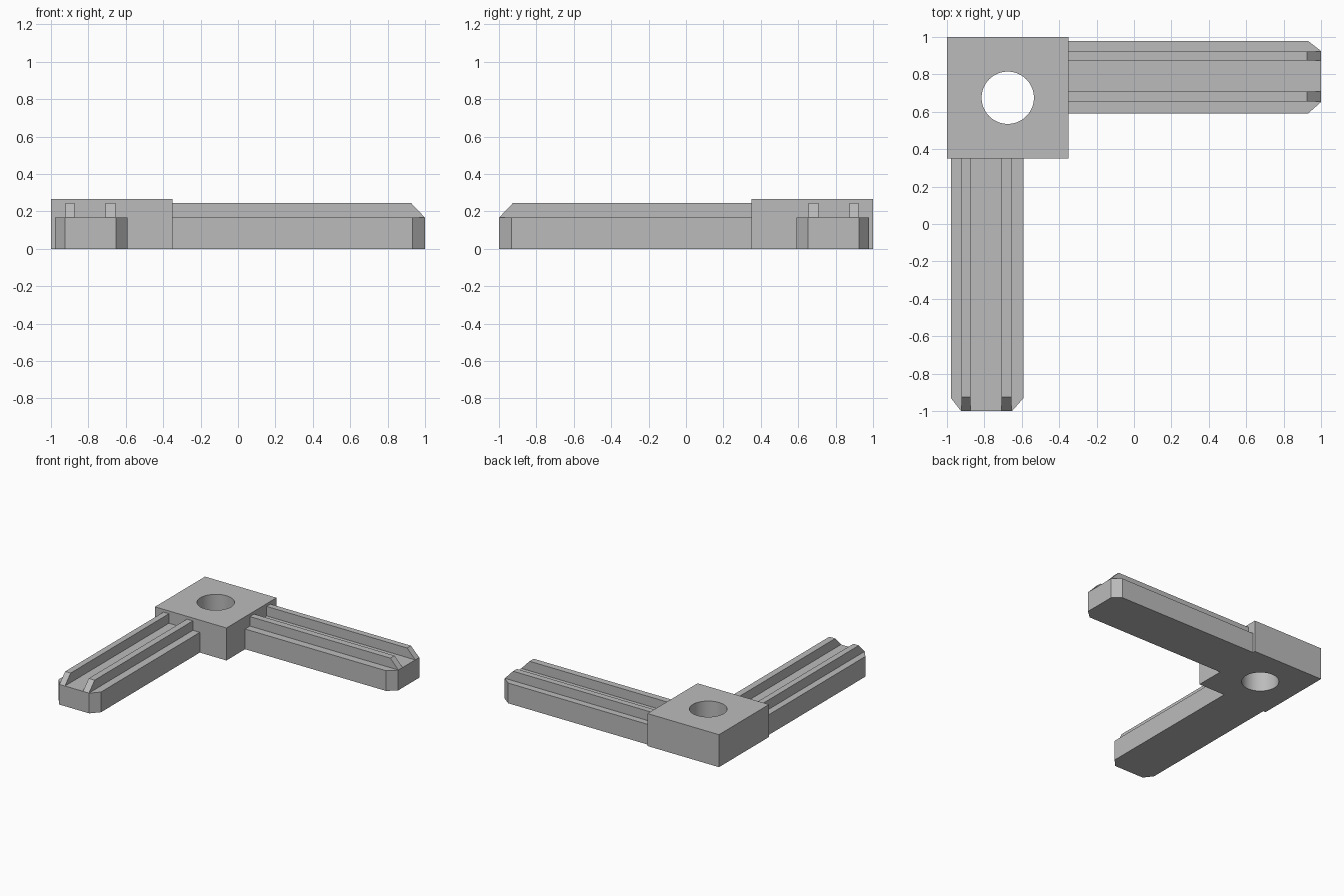
import bpy
import bmesh
import math

if "Cube" in bpy.data.objects:
    bpy.data.objects.remove(bpy.data.objects["Cube"])

grey = bpy.data.materials.new("mid_grey_plastic")
grey.use_nodes = True
grey.diffuse_color = (0.5, 0.5, 0.5, 1)
grey.node_tree.nodes["Principled BSDF"].inputs["Base Color"].default_value = (0.5, 0.5, 0.5, 1)

BLOCK_EDGE = 0.35      # inner faces of the corner block
BLOCK_TOP = 0.267
ARM_TOP = 0.166
RIDGE_TOP = 0.244
HOLE = 0.675


def extrude_profile(bm, points, offset):
    """Add a prism made by sweeping a closed outline along an offset."""
    face = bm.faces.new([bm.verts.new(p) for p in points])
    result = bmesh.ops.extrude_face_region(bm, geom=[face])
    moved = [v for v in result["geom"] if isinstance(v, bmesh.types.BMVert)]
    bmesh.ops.translate(bm, verts=moved, vec=offset)


def finish(bm, name):
    bmesh.ops.recalc_face_normals(bm, faces=bm.faces)
    mesh = bpy.data.meshes.new(name)
    bm.to_mesh(mesh)
    bm.free()
    mesh.materials.append(grey)
    obj = bpy.data.objects.new(name, mesh)
    bpy.context.collection.objects.link(obj)
    return obj


def make_arm(name, swap):
    """Chamfered bar with two ridges; swap reflects it about the diagonal."""
    bm = bmesh.new()
    # flat bar with clipped end corners
    bar = [(-0.978, BLOCK_EDGE), (-0.978, -0.932), (-0.925, -1),
           (-0.652, -1), (-0.592, -0.932), (-0.592, BLOCK_EDGE)]
    extrude_profile(bm, [(x, y, 0) for x, y in bar], (0, 0, ARM_TOP))
    # ridges with sloping ends
    side = [(-1, ARM_TOP), (-0.926, RIDGE_TOP),
            (BLOCK_EDGE, RIDGE_TOP), (BLOCK_EDGE, ARM_TOP)]
    for left, right in ((-0.923, -0.873), (-0.709, -0.655)):
        extrude_profile(bm, [(left, y, z) for y, z in side], (right - left, 0, 0))
    if swap:
        for v in bm.verts:
            v.co.x, v.co.y = -v.co.y, -v.co.x
    return finish(bm, name)


make_arm("front_arm", False)
make_arm("side_arm", True)

# corner block with a round through hole
bm = bmesh.new()
square = [(-1, 1), (-1, BLOCK_EDGE), (-BLOCK_EDGE, BLOCK_EDGE), (-BLOCK_EDGE, 1)]
extrude_profile(bm, [(x, y, 0) for x, y in square], (0, 0, BLOCK_TOP))
block = finish(bm, "corner_block")

bpy.ops.mesh.primitive_cylinder_add(vertices=64, radius=0.14, depth=1,
                                    location=(-HOLE, HOLE, 0.1))
cutter = bpy.context.object
cutter.name = "hole_cutter"
cutter.hide_render = True
cutter.data.materials.append(grey)

cut = block.modifiers.new("hole", "BOOLEAN")
cut.operation = "DIFFERENCE"
cut.solver = "EXACT"
cut.object = cutter
bpy.ops.object.select_all(action="DESELECT")
block.select_set(True)
bpy.context.view_layer.objects.active = block
bpy.ops.object.modifier_apply(modifier=cut.name)
bpy.data.objects.remove(cutter)
bpy.ops.object.shade_smooth_by_angle(angle=math.radians(30))
